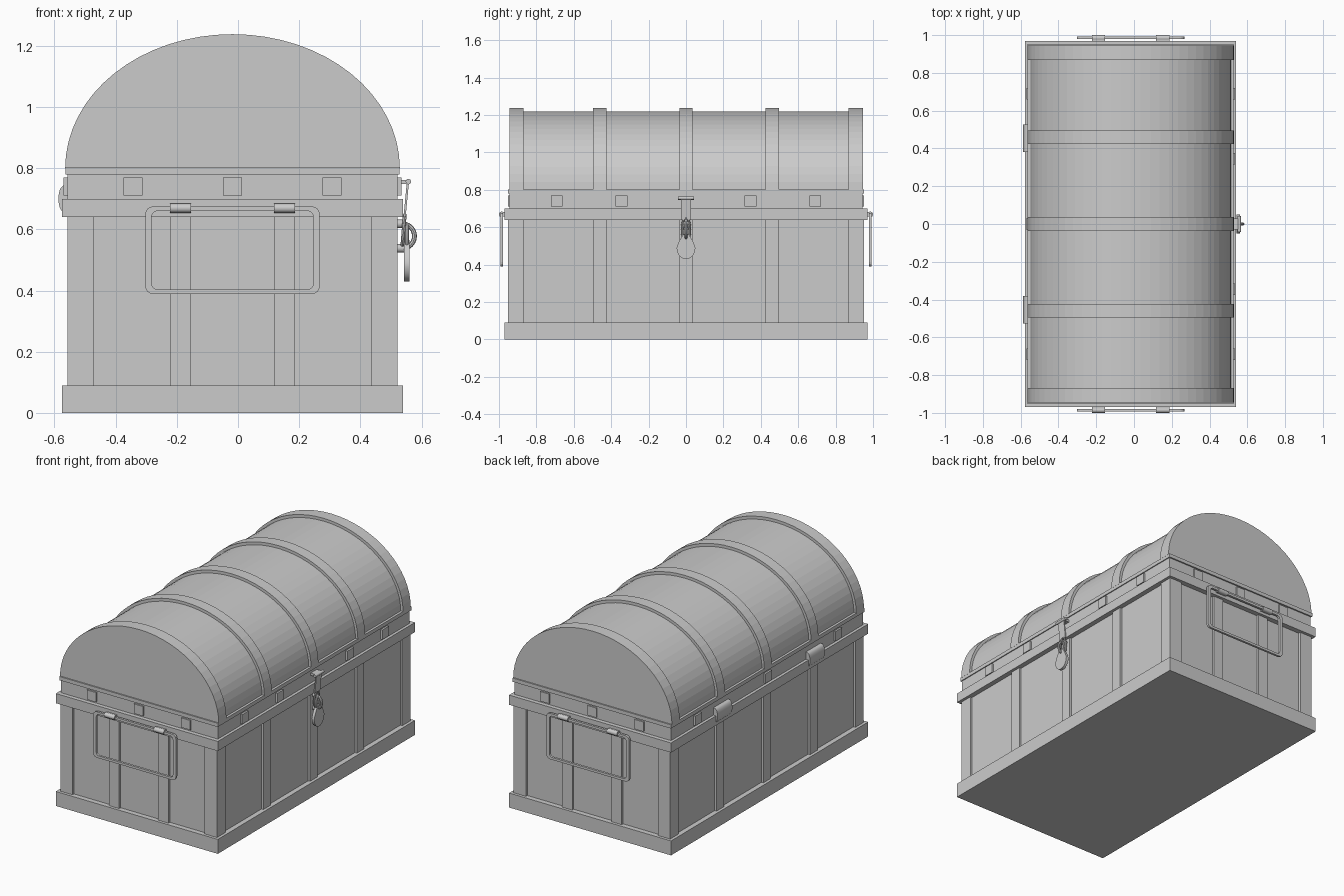
import bpy, bmesh, math
from mathutils import Matrix

cube = bpy.data.objects.get("Cube")
if cube:
    bpy.data.objects.remove(cube, do_unlink=True)

grey = bpy.data.materials.new("plain grey")
grey.use_nodes = True
colour = (0.6, 0.6, 0.6, 1)
grey.diffuse_color = colour
grey.node_tree.nodes["Principled BSDF"].inputs["Base Color"].default_value = colour

CX = -0.018            # middle of the box across x
BANDS = (-0.907, -0.46, 0, 0.46, 0.907)


def add_object(name, bm, smooth=False):
    bmesh.ops.recalc_face_normals(bm, faces=bm.faces[:])
    mesh = bpy.data.meshes.new(name)
    bm.to_mesh(mesh)
    bm.free()
    mesh.materials.append(grey)
    ob = bpy.data.objects.new(name, mesh)
    bpy.context.collection.objects.link(ob)
    if smooth:
        bpy.ops.object.select_all(action='DESELECT')
        ob.select_set(True)
        bpy.context.view_layer.objects.active = ob
        bpy.ops.object.shade_smooth_by_angle(angle=math.radians(40))
    return ob


def box(name, x0, x1, y0, y1, z0, z1):
    bm = bmesh.new()
    place = Matrix.Translation(((x0 + x1) / 2, (y0 + y1) / 2, (z0 + z1) / 2))
    size = Matrix.Diagonal((x1 - x0, y1 - y0, z1 - z0, 1))
    bmesh.ops.create_cube(bm, size=1, matrix=place @ size)
    return add_object(name, bm)


def slab(name, hx, hy, z0, z1):
    return box(name, CX - hx, CX + hx, -hy, hy, z0, z1)


def prism(name, points, move, smooth=False):
    """Extrude a closed outline along the vector move."""
    bm = bmesh.new()
    face = bm.faces.new([bm.verts.new(p) for p in points])
    ext = bmesh.ops.extrude_face_region(bm, geom=[face], use_keep_orig=True)
    verts = [g for g in ext["geom"] if isinstance(g, bmesh.types.BMVert)]
    bmesh.ops.translate(bm, verts=verts, vec=move)
    return add_object(name, bm, smooth)


def dome(name, hx, top, y0, y1, base=0.80, steps=32):
    arc = [math.pi * i / steps for i in range(steps + 1)]
    pts = [(CX + hx * math.cos(a), y0, base + (top - base) * math.sin(a)) for a in arc]
    return prism(name, pts, (0, y1 - y0, 0))


def cylinder(name, centre, radius, length, axis, segments=16):
    bm = bmesh.new()
    turn = {"X": Matrix.Rotation(math.pi / 2, 4, 'Y'),
            "Y": Matrix.Rotation(math.pi / 2, 4, 'X'), "Z": Matrix()}[axis]
    bmesh.ops.create_cone(bm, cap_ends=True, segments=segments, radius1=radius,
                          radius2=radius, depth=length,
                          matrix=Matrix.Translation(centre) @ turn)
    return add_object(name, bm, True)


def loop(name, centre, ry, rz, wire, plane, lean=0, steps=24, sides=8):
    """Oval wire ring standing in the xz or yz plane."""
    bm = bmesh.new()
    rings = []
    for i in range(steps):
        a = math.tau * i / steps
        ring = []
        for j in range(sides):
            b = math.tau * j / sides
            u = (ry + wire * math.cos(b)) * math.cos(a)
            v = (rz + wire * math.cos(b)) * math.sin(a)
            w = wire * math.sin(b)
            p = (u, w, v) if plane == "xz" else (w + lean * v, u, v)
            ring.append(bm.verts.new([c + d for c, d in zip(centre, p)]))
        rings.append(ring)
    for i in range(steps):
        r, s = rings[i], rings[(i + 1) % steps]
        for j in range(sides):
            k = (j + 1) % sides
            bm.faces.new((r[j], s[j], s[k], r[k]))
    return add_object(name, bm, True)


# Box body with base and upper rim
slab("body_panels", 0.527, 0.938, 0.02, 0.68)
slab("base_trim", 0.558, 0.97, 0, 0.09)
slab("upper_rim", 0.558, 0.97, 0.64, 0.70)

# Upright battens on the long sides and the ends
for side in (-1, 1):
    for y in BANDS[1:4]:
        a, b = sorted((CX + side * 0.5, CX + side * 0.54))
        box("side_batten", a, b, y - 0.036, y + 0.036, 0.05, 0.66)
    for x in (-0.17, 0.17):
        a, b = sorted((side * 0.9, side * 0.952))
        box("end_batten", CX + x - 0.035, CX + x + 0.035, a, b, 0.05, 0.66)
    for end in (-1, 1):
        a, b = sorted((CX + side * 0.455, CX + side * 0.54))
        c, d = sorted((end * 0.87, end * 0.952))
        box("corner_post", a, b, c, d, 0.05, 0.66)

# Lid frame, lip and square studs
slab("lid_frame", 0.540, 0.944, 0.69, 0.79)
slab("lid_lip", 0.546, 0.953, 0.78, 0.803)
for end in (-1, 1):
    for x in (-0.325, 0, 0.325):
        a, b = sorted((end * 0.93, end * 0.953))
        box("end_stud", CX + x - 0.031, CX + x + 0.031, a, b, 0.71, 0.77)
for side, rows in ((1, (-0.69, -0.345, 0.345, 0.69)), (-1, (-0.69, 0, 0.69))):
    for y in rows:
        a, b = sorted((CX + side * 0.53, CX + side * 0.552))
        box("side_stud", a, b, y - 0.031, y + 0.031, 0.71, 0.77)

# Rounded lid with raised hoops
dome("lid_panels", 0.531, 1.22, -0.93, 0.93)
for y in BANDS:
    half = 0.038 if abs(y) > 0.8 else 0.036
    dome("lid_hoop", 0.547, 1.238, y - half, y + half)

# Hinges on the back
for y in (-0.455, 0.455):
    outline = [(-0.555 - 0.032 * math.sin(t) ** 0.6, y - 0.073, 0.70 - 0.046 * math.cos(t))
               for t in [math.pi * i / 10 for i in range(11)]]
    prism("hinge", outline, (0, 0.146, 0), True)

# Swing handles on both ends
def rounded_frame(hx, hz, r, y):
    pts = []
    for q, (sx, sz) in enumerate(((1, 1), (-1, 1), (-1, -1), (1, -1))):
        for i in range(5):
            a = math.pi / 2 * (q + i / 4)
            pts.append((CX + sx * (hx - r) + r * math.cos(a), y,
                        0.532 + sz * (hz - r) + r * math.sin(a)))
    return pts


for end in (-1, 1):
    bm = bmesh.new()
    loops = [[bm.verts.new(p) for p in rounded_frame(hx, hz, r, end * y)]
             for hx, hz, r, y in ((0.285, 0.143, 0.025, 0.979), (0.285, 0.143, 0.025, 0.993),
                                  (0.264, 0.128, 0.018, 0.993), (0.264, 0.128, 0.018, 0.979))]
    for k in range(4):
        u, v = loops[k], loops[(k + 1) % 4]
        for i in range(len(u)):
            j = (i + 1) % len(u)
            bm.faces.new((u[i], u[j], v[j], v[i]))
    add_object("end_handle", bm)
    for x in (-0.17, 0.17):
        cylinder("handle_clip", (CX + x, end * 0.985, 0.669), 0.015, 0.07, "X")
        a, b = sorted((end * 0.96, end * 0.985))
        box("clip_plate", CX + x - 0.035, CX + x + 0.035, a, b, 0.657, 0.681)

# Hasp hanging from a pin on the lid
box("hasp_bracket", 0.515, 0.55, -0.03, 0.03, 0.748, 0.762)
cylinder("hasp_pin", (0.557, 0, 0.756), 0.009, 0.084, "Y")
hasp = [(0.552, -0.026, 0.755), (0.552, 0.026, 0.755), (0.541, 0.026, 0.64), (0.541, -0.026, 0.64)]
prism("hasp_strap", hasp, (0.007, 0, 0))
loop("hasp_eye", (0.541, 0, 0.595), 0.022, 0.052, 0.006, "yz", 0.08)

# Staple and padlock
loop("staple", (0.537, 0, 0.578), 0.04, 0.04, 0.008, "xz")
for z in (0.538, 0.618):
    cylinder("staple_foot", (0.53, 0, z), 0.014, 0.03, "X")
outline = []
for i in range(24):
    a = math.tau * i / 24
    up = math.sin(a)
    width = 0.05 * (1 - 0.35 * max(up, 0))
    outline.append((0.543, width * math.cos(a), 0.49 + (0.075 if up > 0 else 0.06) * up))
prism("padlock_body", outline, (0.017, 0, 0), True)
loop("padlock_shackle", (0.552, 0, 0.575), 0.02, 0.04, 0.007, "yz")
